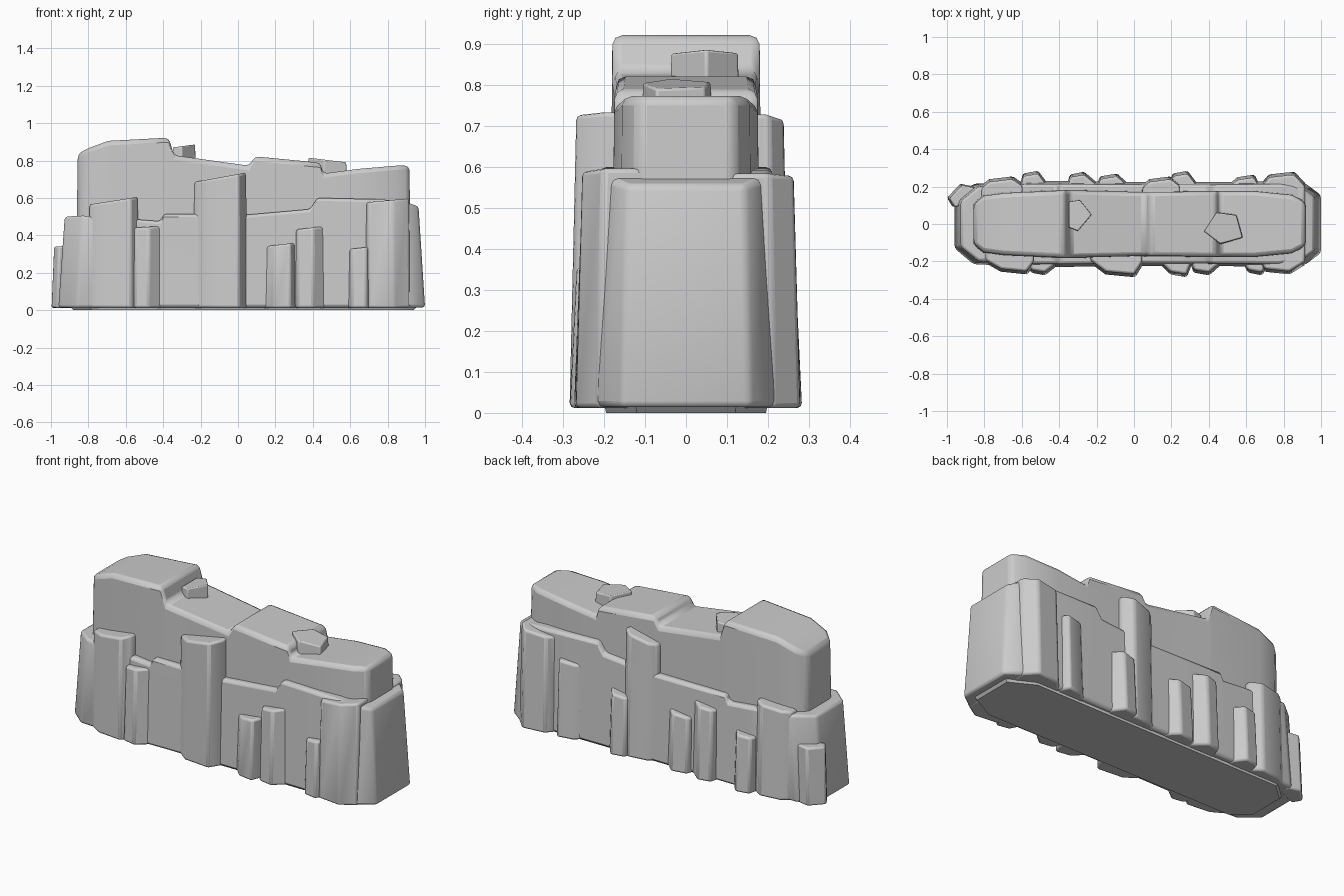
import bpy
import bmesh
import math

cube = bpy.data.objects.get("Cube")
if cube:
    bpy.data.objects.remove(cube)

stone = bpy.data.materials.new("grey stone")
stone.use_nodes = True
GREY = (0.6, 0.6, 0.6, 1)
stone.diffuse_color = GREY
stone.node_tree.nodes["Principled BSDF"].inputs["Base Color"].default_value = GREY


def finish(name, bm, bevel, angle):
    """Turn a bmesh into a bevelled, smooth shaded stone object."""
    bmesh.ops.recalc_face_normals(bm, faces=bm.faces)
    mesh = bpy.data.meshes.new(name)
    bm.to_mesh(mesh)
    bm.free()
    mesh.materials.append(stone)
    obj = bpy.data.objects.new(name, mesh)
    bpy.context.collection.objects.link(obj)
    if bevel:
        mod = obj.modifiers.new("worn edges", 'BEVEL')
        mod.width = bevel
        mod.segments = 2
        mod.limit_method = 'ANGLE'
        mod.angle_limit = math.radians(35)
    bpy.ops.object.select_all(action='DESELECT')
    obj.select_set(True)
    bpy.context.view_layer.objects.active = obj
    bpy.ops.object.shade_smooth_by_angle(angle=math.radians(angle))
    return obj


def bridge(bm, rings, closed=True):
    """Skin neighbouring rings of vertices and cap both ends."""
    for a, b in zip(rings, rings[1:]):
        n = len(a)
        for i in range(n):
            j = (i + 1) % n
            bm.faces.new((a[i], a[j], b[j], b[i]))
    bm.faces.new(rings[0])
    bm.faces.new(rings[-1])


def ridge(name, stations, bottom, lean, narrow, bevel, angle):
    """Loft along x through (x, half width, top height) stations."""
    bm = bmesh.new()
    rings = []
    for x, w, top in stations:
        section = [(x, -w, bottom), (x * lean, -w * narrow, top),
                   (x * lean, w * narrow, top), (x, w, bottom)]
        rings.append([bm.verts.new(p) for p in section])
    bridge(bm, rings)
    return finish(name, bm, bevel, angle)


def prism(name, plan, bottom, tops, shift=(0, 0), scale=1.0, bevel=0.01, angle=40):
    """Raise a plan to a top that slopes from tops[0] to tops[1] along x."""
    bm = bmesh.new()
    xs = [p[0] for p in plan]
    ys = [p[1] for p in plan]
    x0, x1 = min(xs), max(xs)
    cx, cy = (x0 + x1) / 2, sum(ys) / len(ys)
    low = [bm.verts.new((x, y, bottom)) for x, y in plan]
    high = []
    for x, y in plan:
        z = tops[0] + (tops[1] - tops[0]) * (x - x0) / (x1 - x0)
        high.append(bm.verts.new((cx + (x - cx) * scale + shift[0],
                                  cy + (y - cy) * scale + shift[1], z)))
    bridge(bm, [low, high])
    return finish(name, bm, bevel, angle)


# Upper rock mass with its stepped crest
ridge("upper_rock", [
    (-0.865, 0.11, 0.835), (-0.81, 0.155, 0.865), (-0.70, 0.17, 0.905),
    (-0.375, 0.185, 0.922), (-0.345, 0.185, 0.828), (0.06, 0.175, 0.772),
    (0.09, 0.175, 0.822), (0.445, 0.18, 0.788), (0.46, 0.18, 0.73),
    (0.65, 0.18, 0.755), (0.85, 0.16, 0.772), (0.925, 0.12, 0.772)],
    0.3, 0.99, 0.97, 0.022, 50)

# Lower rock mass
ridge("lower_rock", [
    (-0.96, 0.13, 0.50), (-0.86, 0.215, 0.505), (-0.56, 0.23, 0.485),
    (-0.43, 0.23, 0.475), (-0.41, 0.23, 0.515), (0.05, 0.225, 0.51),
    (0.40, 0.225, 0.54), (0.44, 0.225, 0.60), (0.80, 0.23, 0.592),
    (0.92, 0.215, 0.58), (1.0, 0.155, 0.555)],
    0.014, 0.965, 0.93, 0.015, 60)

# Thin foot under the rock
foot_plan = [(-0.88, -0.11), (-0.78, -0.19), (0.80, -0.195), (0.94, -0.12),
             (0.94, 0.12), (0.80, 0.195), (-0.78, 0.19), (-0.88, 0.1)]
prism("foot", foot_plan, 0, (0.02, 0.02), scale=1.02, bevel=0)


# Columns: left x, right x, depth, crest position, top at left, top at right
front_columns = [
    (-0.80, -0.53, 0.27, 0.62, 0.565, 0.605),
    (-0.57, -0.40, 0.275, 0.3, 0.44, 0.45),
    (-0.24, 0.05, 0.285, 0.6, 0.685, 0.735),
    (0.13, 0.31, 0.285, 0.65, 0.34, 0.36),
    (0.30, 0.47, 0.275, 0.35, 0.43, 0.45),
    (0.58, 0.72, 0.275, 0.5, 0.325, 0.34),
    (0.67, 0.92, 0.27, 0.4, 0.575, 0.597)]
back_columns = [
    (-0.82, -0.59, 0.255, 0.5, 0.52, 0.54),
    (-0.61, -0.46, 0.285, 0.4, 0.33, 0.34),
    (-0.36, -0.19, 0.28, 0.3, 0.42, 0.44),
    (-0.20, -0.03, 0.27, 0.4, 0.33, 0.35),
    (0.04, 0.25, 0.255, 0.5, 0.68, 0.73),
    (0.19, 0.34, 0.285, 0.4, 0.345, 0.37),
    (0.50, 0.67, 0.265, 0.6, 0.44, 0.455),
    (0.67, 0.92, 0.28, 0.5, 0.56, 0.585)]
for label, side, columns in (("front", -1, front_columns), ("back", 1, back_columns)):
    for n, (x0, x1, depth, crest, z0, z1) in enumerate(columns, 1):
        w = x1 - x0
        plan = [(x0, 0.1), (x0, 0.205), (x0 + w * max(crest - 0.3, 0.1), depth - 0.015),
                (x0 + w * min(crest + 0.25, 0.85), depth), (x1, 0.215), (x1, 0.1)]
        plan = [(x, side * y) for x, y in plan]
        prism(f"{label}_column_{n}", plan, 0.012, (z0, z1),
              shift=(0, -side * 0.012), scale=0.95, bevel=0.012)

# Small column on the right end
end_plan = [(-0.86, 0.13), (-0.97, 0.09), (-1.0, 0.14), (-0.93, 0.215), (-0.85, 0.2)]
prism("end_column", end_plan, 0.012, (0.34, 0.345), shift=(0.01, -0.005), scale=0.95)

# Loose stones on the crest
prism("high_boulder", [(-0.35, 0.12), (-0.29, 0.13), (-0.225, 0.05), (-0.30, -0.04),
                       (-0.35, -0.02)], 0.76, (0.87, 0.886), scale=0.97, bevel=0.006)
prism("low_boulder", [(0.37, -0.04), (0.46, -0.11), (0.585, -0.075), (0.55, 0.05),
                      (0.44, 0.065)], 0.70, (0.815, 0.79), scale=0.95, bevel=0.006)
